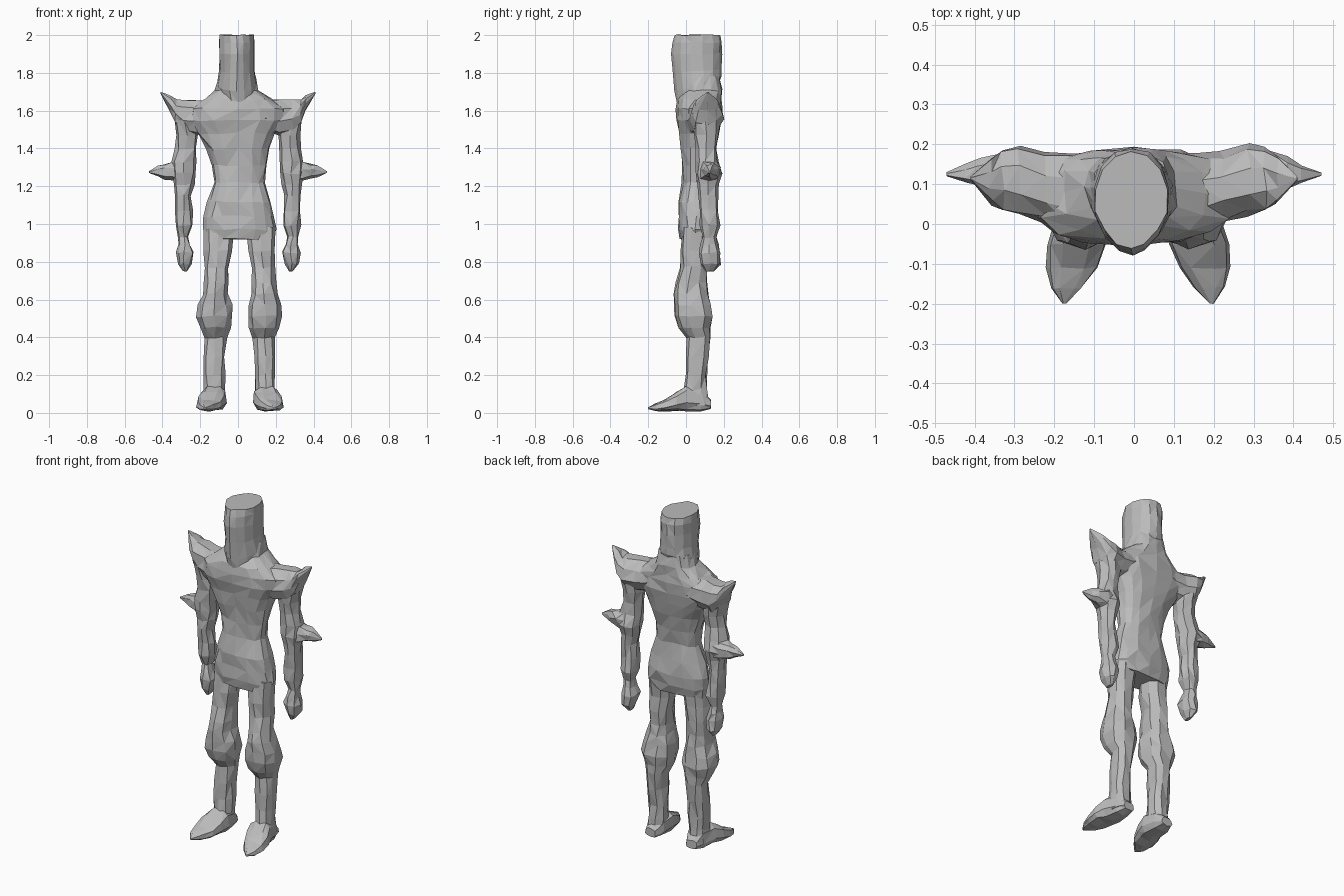
import bpy
import bmesh
import random
from math import cos, sin, pi
from mathutils import Vector

random.seed(7)

if "Cube" in bpy.data.objects:
    bpy.data.objects.remove(bpy.data.objects["Cube"], do_unlink=True)

# One flat material for the whole figure
grey = bpy.data.materials.new("plain grey")
grey.use_nodes = True
grey.diffuse_color = (0.5, 0.5, 0.5, 1)
grey.node_tree.nodes["Principled BSDF"].inputs["Base Color"].default_value = grey.diffuse_color


def power(value, exponent):
    """Signed power, used to make ring outlines rounder or squarer."""
    return (1 if value >= 0 else -1) * abs(value) ** exponent


def loft(name, axis, rings, sides, side=1, shift=0, square=0.85, jitter=0.6, tilt=None, beak=0):
    """Skin rings (position, low, high, low, high), in hundredths, along an axis."""
    bm = bmesh.new()
    loops = []
    for index, (along, low_a, high_a, low_b, high_b) in enumerate(rings):
        loop = []
        for step in range(sides):
            angle = 2 * pi * step / sides - pi / 2
            c, s = power(cos(angle), square), power(sin(angle), square)
            if beak and s < 0:
                c *= 1 + beak * s * abs(s)
            a = (low_a + high_a) / 2 + c * (high_a - low_a) / 2
            b = (low_b + high_b) / 2 + s * (high_b - low_b) / 2
            t = along + (tilt[index] * s if tilt else 0)
            point = {"z": (a, b, t), "x": (t, a, b), "y": (a, t, b)}[axis]
            # Small bumps give the hammered, faceted skin
            size = jitter * min(1, (high_a - low_a) / 8)
            bump = Vector([random.uniform(-size, size) for _ in range(3)])
            co = (Vector(point) + bump) / 100
            co.x = side * (co.x + (shift / 100))
            co.z = max(co.z, 0)
            loop.append(bm.verts.new(co))
        loops.append(loop)
    for lower, upper in zip(loops, loops[1:]):
        for i in range(sides):
            j = (i + 1) % sides
            if random.random() < 0.5:
                bm.faces.new((lower[i], lower[j], upper[j]))
                bm.faces.new((lower[i], upper[j], upper[i]))
            else:
                bm.faces.new((lower[i], lower[j], upper[i]))
                bm.faces.new((lower[j], upper[j], upper[i]))
    bm.faces.new(loops[0])
    bm.faces.new(loops[-1])
    bmesh.ops.recalc_face_normals(bm, faces=bm.faces)
    mesh = bpy.data.meshes.new(name)
    bm.to_mesh(mesh)
    bm.free()
    mesh.materials.append(grey)
    obj = bpy.data.objects.new(name, mesh)
    bpy.context.collection.objects.link(obj)
    return obj


# Torso, from the tunic hem through waist and chest to the neck
loft("torso", "z", [
    (92, -17, 18, -3, 13), (97, -18, 20, -4, 14), (104, -18, 19, -4, 15),
    (112, -16, 17, -4, 14), (122, -13, 14, -2, 13), (131, -14, 15, -2, 14),
    (140, -17, 17, -3, 16), (148, -21, 20, -4, 18), (155, -26, 25, -5, 19),
    (161, -25, 25, -5, 19), (166, -18, 18, -4, 19), (171, -12, 11, -1, 19),
    (178, -10, 9, 0, 18),
], 16, square=0.8)

# Tall flat-topped helmet with a keel down the front and a low chin point
loft("helmet", "z", [
    (170, -10, 10, -5, 18), (174, -11, 10, -6, 19), (181, -10, 9, -7, 19),
    (190, -10, 9, -8, 19), (196, -10, 9, -7, 19), (200, -10, 8.5, -6, 18),
], 14, square=0.95, jitter=0.3, tilt=(6, 4, 1, 0, 0, 0), beak=0.25)

for label, side in (("left", 1), ("right", -1)):
    # Shoulder guard sweeping out to an upturned spike
    loft(label + "_shoulder", "x", [
        (8, -4, 18, 152, 169), (15, -3, 18, 149, 166), (22, 0, 18, 147, 166),
        (29, 2, 20, 148, 166), (33, 3, 19, 153, 166), (36, 5, 17, 160, 168),
        (41, 11, 12, 169, 170),
    ], 9, side, square=0.95)

    # Arm, from hand tip up into the shoulder
    loft(label + "_arm", "z", [
        (75, 27, 29, 10, 15), (79, 25, 32, 8, 18), (85, 23, 33, 7, 18),
        (89, 25, 32, 8, 17), (93, 26, 32, 9, 16), (99, 24, 33, 7, 18),
        (107, 24, 33, 7, 17), (115, 25, 33, 6, 17), (121, 23, 34, 6, 17),
        (127, 22, 35, 5, 19), (133, 22, 35, 5, 17), (140, 22, 33, 5, 16),
        (147, 21, 33, 4, 17), (155, 22, 34, 3, 18),
    ], 8, side)

    # Elbow spike
    loft(label + "_elbow_spike", "x", [
        (29, 6, 18, 121, 135), (34, 7, 18, 123, 133), (39, 9, 17, 124, 132),
        (42, 10, 15, 125, 131), (47, 12, 13, 127, 128),
    ], 7, side)

    # Leg with bulging knee guard; the left one stands a little further out
    shift = 2 if side > 0 else 0
    loft(label + "_leg", "z", [
        (4, 8, 18, 1, 12), (12, 7, 18, -1, 11), (20, 7, 18, 0, 11),
        (30, 7, 18, 0, 12), (40, 6, 18, 0, 13), (45, 4, 20, -4, 13),
        (51, 3, 22, -6, 14), (57, 3, 21, -6, 13), (63, 5, 19, -6, 12),
        (69, 5, 18, -5, 11), (77, 5, 18, -3, 11), (86, 3, 18, -3, 11),
        (98, 2, 18, -2, 12),
    ], 9, side, shift)

    # Pointed foot with a flat sole
    loft(label + "_foot", "y", [
        (13, 9, 16, 2, 7), (8, 7, 18, 1, 12), (0, 6, 20, 1, 14),
        (-5, 7, 22, 1, 11), (-11, 9, 22, 1, 7), (-16, 13, 21, 1, 5),
        (-20, 17, 18, 2, 3),
    ], 9, side, shift, square=0.7, jitter=0.4)
